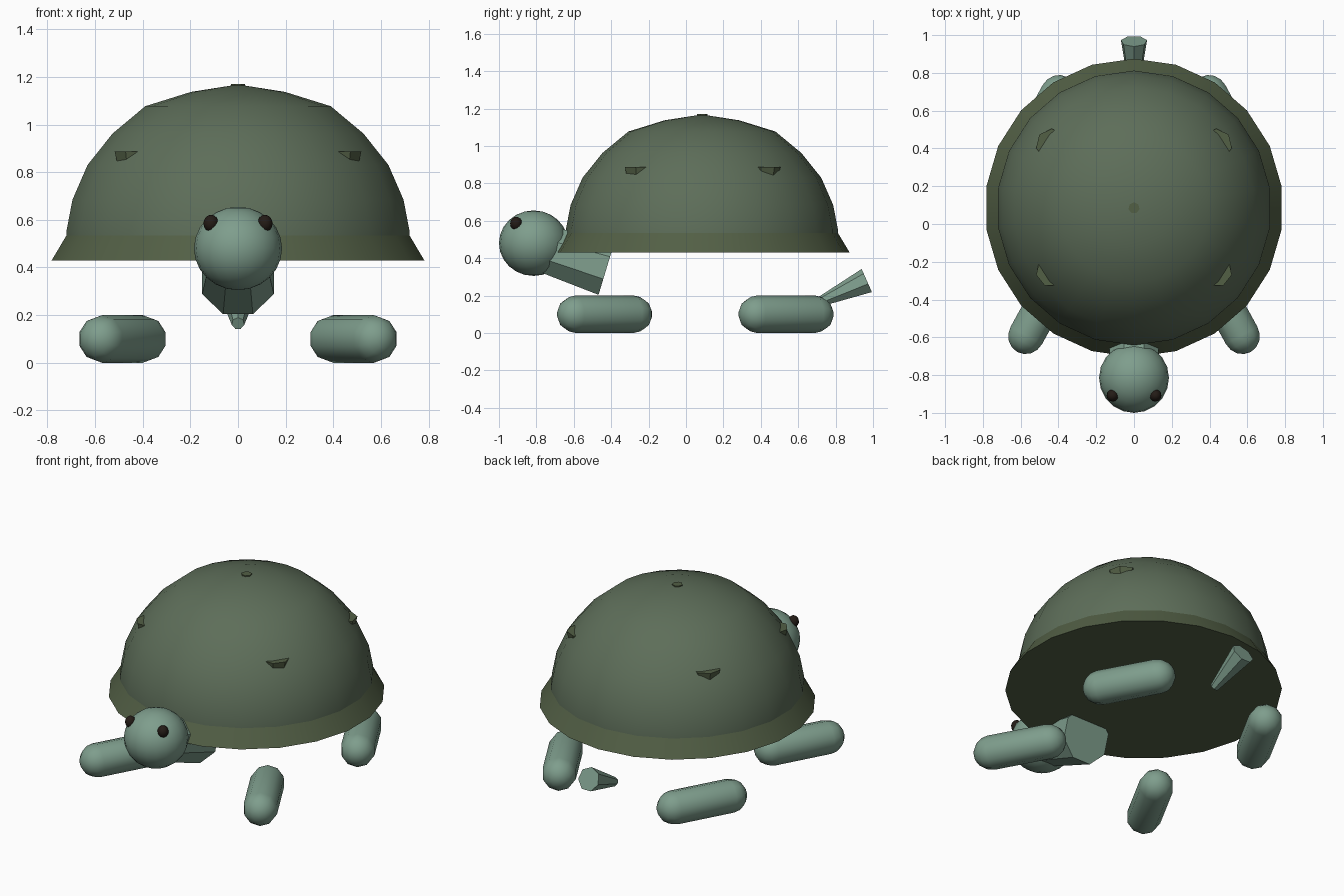
import bpy, bmesh, math
from mathutils import Vector, Matrix

if "Cube" in bpy.data.objects:
    bpy.data.objects.remove(bpy.data.objects["Cube"])


def material(name, rgb):
    m = bpy.data.materials.new(name)
    m.diffuse_color = (*rgb, 1)
    m.use_nodes = True
    m.node_tree.nodes["Principled BSDF"].inputs["Base Color"].default_value = m.diffuse_color
    return m


SHELL = material("shell_green", (0.11, 0.155, 0.10))
RIM = material("rim_green", (0.085, 0.115, 0.06))
SKIN = material("skin_green", (0.21, 0.34, 0.265))
DARK = material("eye_dark", (0.017, 0.011, 0.008))


def finish(name, bm, mat, angle):
    bmesh.ops.recalc_face_normals(bm, faces=bm.faces)
    me = bpy.data.meshes.new(name)
    bm.to_mesh(me)
    bm.free()
    me.materials.append(mat)
    ob = bpy.data.objects.new(name, me)
    bpy.context.collection.objects.link(ob)
    bpy.ops.object.select_all(action='DESELECT')
    ob.select_set(True)
    bpy.context.view_layer.objects.active = ob
    bpy.ops.object.shade_smooth_by_angle(angle=math.radians(angle))
    return ob


def lathe(name, profile, n, mat, start=(0, 0, 0), axis=(0, 0, 1), angle=30, phase=0.0, caps=True):
    """Spin (radius, height) points around an axis; a vertex sits on local +y."""
    bm = bmesh.new()
    rings = []
    for r, h in profile:
        ring = []
        for i in range(n):
            a = math.pi / 2 + 2 * math.pi * (i + phase) / n
            ring.append(bm.verts.new((r * math.cos(a), r * math.sin(a), h)))
        rings.append(ring)
    for a, b in zip(rings, rings[1:]):
        for i in range(n):
            j = (i + 1) % n
            bm.faces.new((a[i], a[j], b[j], b[i]))
    if caps:
        for ring, (r, h) in ((rings[0], profile[0]), (rings[-1], profile[-1])):
            if r > 0:
                bm.faces.new(ring)
    bmesh.ops.remove_doubles(bm, verts=bm.verts, dist=1e-5)
    axis = Vector(axis)
    rot = Matrix() if axis.z == 1 else axis.to_track_quat('Z', 'Y').to_matrix().to_4x4()
    bm.transform(Matrix.Translation(start) @ rot)
    return finish(name, bm, mat, angle)


def ball(name, centre, radii, mat, u=20, v=12):
    bm = bmesh.new()
    bmesh.ops.create_uvsphere(bm, u_segments=u, v_segments=v, radius=1)
    bm.transform(Matrix.Translation(centre) @ Matrix.Diagonal((*radii, 1)))
    return finish(name, bm, mat, 60)


def rod(name, p, q, r1, r2, n, phase=0.0):
    d = Vector(q) - Vector(p)
    return lathe(name, [(r1, 0), (r2, d.length)], n, SKIN, p, d, phase=phase)


CY = 0.085  # shell centre in y

# Domed shell and flared rim with closed underside
lathe("shell_dome", [(0.728, 0.50), (0.727, 0.554), (0.702, 0.684), (0.638, 0.83), (0.532, 0.962),
                     (0.393, 1.077), (0.199, 1.137), (0, 1.168)],
      22, SHELL, (0, CY, 0), angle=40, caps=False)
lathe("shell_rim", [(0.79, 0.43), (0.727, 0.535)], 22, RIM, (0, CY, 0))

# Shell plates, mostly buried in the dome
lathe("plate_top", [(0.03, 1.10), (0.03, 1.17)], 7, RIM, (0, CY, 0))
for sx in (-1, 1):
    for sy in (-1, 1):
        lathe("plate_side", [(0.075, 0.845), (0.085, 0.887)], 7, RIM,
              (sx * 0.435, CY + sy * 0.335, 0))

# Head, neck, eyes
ball("head", (0, -0.815, 0.48), (0.185, 0.185, 0.175), SKIN)
rod("neck", (0, -0.424, 0.348), (0, -0.81, 0.465), 0.163, 0.13, 8, 0.5)
for sx in (-1, 1):
    ball("eye", (sx * 0.113, -0.908, 0.585), (0.032, 0.032, 0.036), DARK, 12, 8)

# Legs: splayed capsules, every right leg shares one direction
R = 0.1
for sx in (-1, 1):
    for label, y in (("front_leg", -0.435), ("back_leg", 0.535)):
        p = Vector((sx * 0.40, y + 0.155, R))
        q = Vector((sx * 0.57, y - 0.155, R))
        L = (q - p).length
        arc = [math.radians(t) for t in (0, 22.5, 45, 67.5, 90)]
        prof = [(R * math.sin(t), -R * math.cos(t)) for t in arc]
        prof += [(R * math.sin(t), L + R * math.cos(t)) for t in reversed(arc)]
        lathe(label, prof, 10, SKIN, p, q - p, angle=60)

# Tail widening towards its end
rod("tail", (0, 0.715, 0.165), (0, 0.968, 0.277), 0.027, 0.071, 7)
